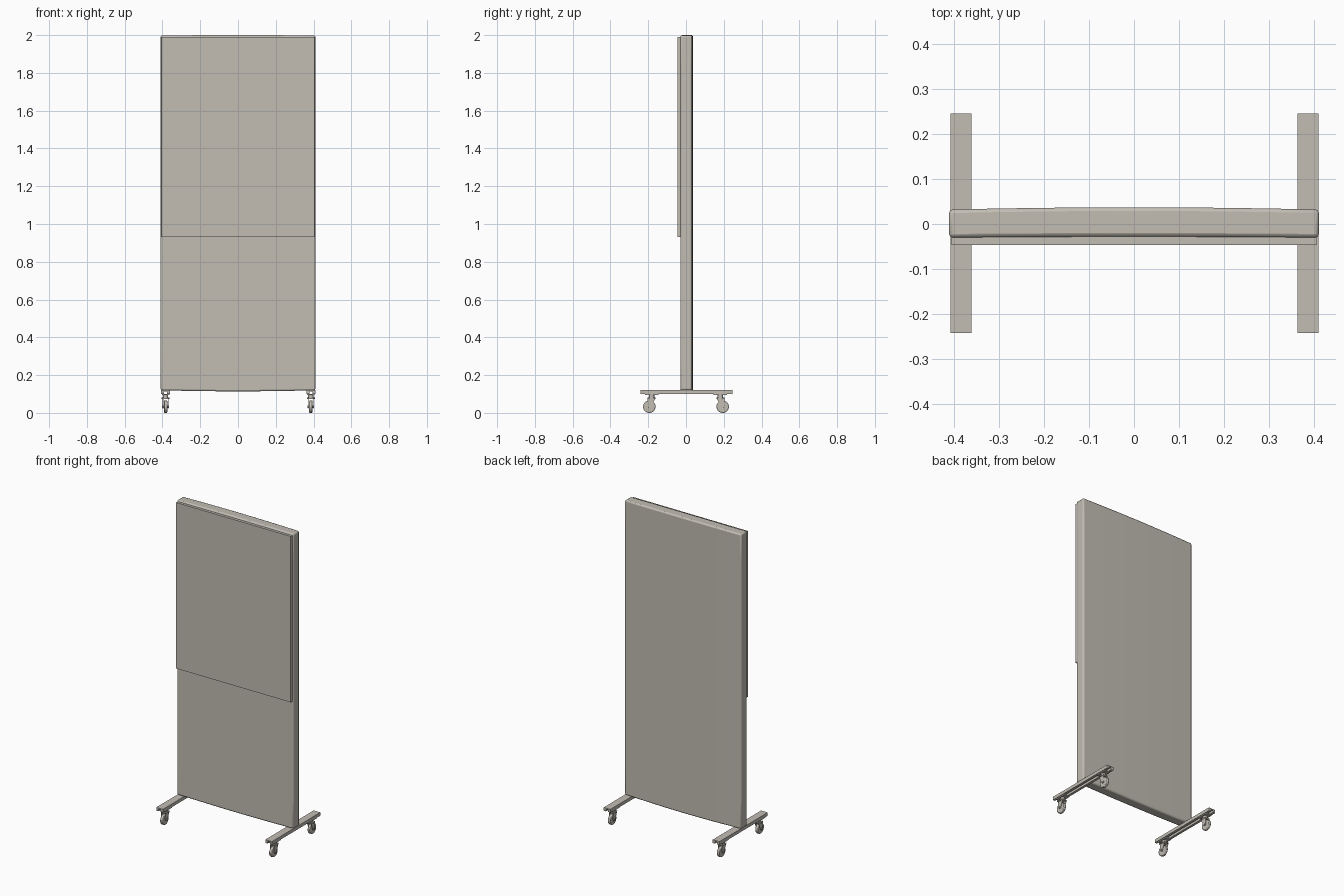
import bpy, bmesh, math
from mathutils import Matrix, Vector

cube = bpy.data.objects.get("Cube")
if cube:
    bpy.data.objects.remove(cube, do_unlink=True)

mat = bpy.data.materials.new("warm_grey")
mat.use_nodes = True
COLOUR = (0.54, 0.51, 0.455, 1)
mat.diffuse_color = COLOUR
mat.node_tree.nodes["Principled BSDF"].inputs["Base Color"].default_value = COLOUR


def finish(bm, name, bevel=0, smooth=False):
    bmesh.ops.recalc_face_normals(bm, faces=bm.faces)
    me = bpy.data.meshes.new(name)
    bm.to_mesh(me)
    bm.free()
    me.materials.append(mat)
    ob = bpy.data.objects.new(name, me)
    bpy.context.collection.objects.link(ob)
    if bevel:
        mod = ob.modifiers.new("edges", "BEVEL")
        mod.width, mod.segments, mod.limit_method = bevel, 2, "ANGLE"
    if smooth:
        bpy.ops.object.select_all(action="DESELECT")
        ob.select_set(True)
        bpy.context.view_layer.objects.active = ob
        bpy.ops.object.shade_smooth_by_angle(angle=math.radians(35))
    return ob


def add_box(bm, lo, hi):
    lo, hi = Vector(lo), Vector(hi)
    m = Matrix.Translation((lo + hi) / 2) @ Matrix.Diagonal((*(hi - lo), 1))
    return bmesh.ops.create_cube(bm, size=1, matrix=m)["verts"]


def add_cylinder(bm, centre, radius, depth, axis="Z", sides=24):
    rot = Matrix.Rotation(math.pi / 2, 4, "Y") if axis == "X" else Matrix()
    bmesh.ops.create_cone(bm, cap_ends=True, segments=sides, radius1=radius, radius2=radius,
                          depth=depth, matrix=Matrix.Translation(centre) @ rot)


def extrude_profile(bm, points, plane, start, end):
    """plane maps (u, v, w) to a position; w runs from start to end."""
    face = bm.faces.new([bm.verts.new(plane(u, v, start)) for u, v in points])
    out = bmesh.ops.extrude_face_region(bm, geom=[face])["geom"]
    shift = plane(0, 0, end) - plane(0, 0, start)
    bmesh.ops.translate(bm, verts=[g for g in out if isinstance(g, bmesh.types.BMVert)], vec=shift)


# Padded board, slightly swollen on the back and along its lower edge
bm = bmesh.new()
add_box(bm, (-0.41, -0.03, 0.12), (0.41, 0.032, 1.998))
for axis, count in ((0, 8), (2, 10)):
    edges = [e for e in bm.edges if abs((e.verts[0].co - e.verts[1].co)[axis]) > 0.5]
    bmesh.ops.subdivide_edges(bm, edges=edges, cuts=count - 1, use_grid_fill=True)
for v in bm.verts:
    side = 1 - (v.co.x / 0.41) ** 2
    low = v.co.z < 0.121
    if v.co.y > 0:
        v.co.y += 0.005 * side
    else:
        v.co.y += 0.002 * side
    if low:
        v.co.z -= 0.006 * side
    elif v.co.z > 1.99:
        v.co.z += 0.002 * side
finish(bm, "padded_board", bevel=0.008, smooth=True)

# Flat panel on the upper front
bm = bmesh.new()
add_box(bm, (-0.404, -0.046, 0.932), (0.404, -0.026, 1.99))
finish(bm, "front_panel")

# Base rails: channels open underneath
rail = [(-0.0235, 0.1), (-0.0235, 0.121), (0.0235, 0.121), (0.0235, 0.1),
        (0.008, 0.1), (0.008, 0.114), (-0.008, 0.114), (-0.008, 0.1)]
for side, x in (("left", 0.3855), ("right", -0.3835)):
    bm = bmesh.new()
    extrude_profile(bm, rail, lambda u, v, w: Vector((x + u, w, v)), -0.242, 0.245)
    finish(bm, side + "_base_rail")


# Casters: plate, swivel, two fork cheeks, wheel with hub
def caster(name, x, y, s):
    bm = bmesh.new()
    add_box(bm, (x - 0.02, y - 0.036, 0.094), (x + 0.02, y + 0.036, 0.101))
    add_cylinder(bm, (x, y, 0.086), 0.014, 0.018)
    add_cylinder(bm, (x, y, 0.077), 0.021, 0.007)
    wy = y + s * 0.012
    cheek = [(y - s * 0.02, 0.08), (y + s * 0.022, 0.08), (wy + s * 0.012, 0.034),
             (wy, 0.022), (wy - s * 0.011, 0.032)]
    for a, b in ((-0.015, -0.012), (0.012, 0.015)):
        extrude_profile(bm, cheek, lambda u, v, w: Vector((w, u, v)), x + a, x + b)
    finish(bm, name + "_fork", smooth=True)
    bm = bmesh.new()
    add_cylinder(bm, (x, wy, 0.033), 0.033, 0.018, "X", 28)
    finish(bm, name + "_wheel", bevel=0.004, smooth=True)
    bm = bmesh.new()
    add_cylinder(bm, (x, wy, 0.033), 0.007, 0.036, "X", 12)
    finish(bm, name + "_axle", smooth=True)


for side, x in (("left", 0.3855), ("right", -0.3835)):
    for end, s in (("front", -1), ("back", 1)):
        caster(f"{end}_{side}_caster", x, s * 0.182, s)
